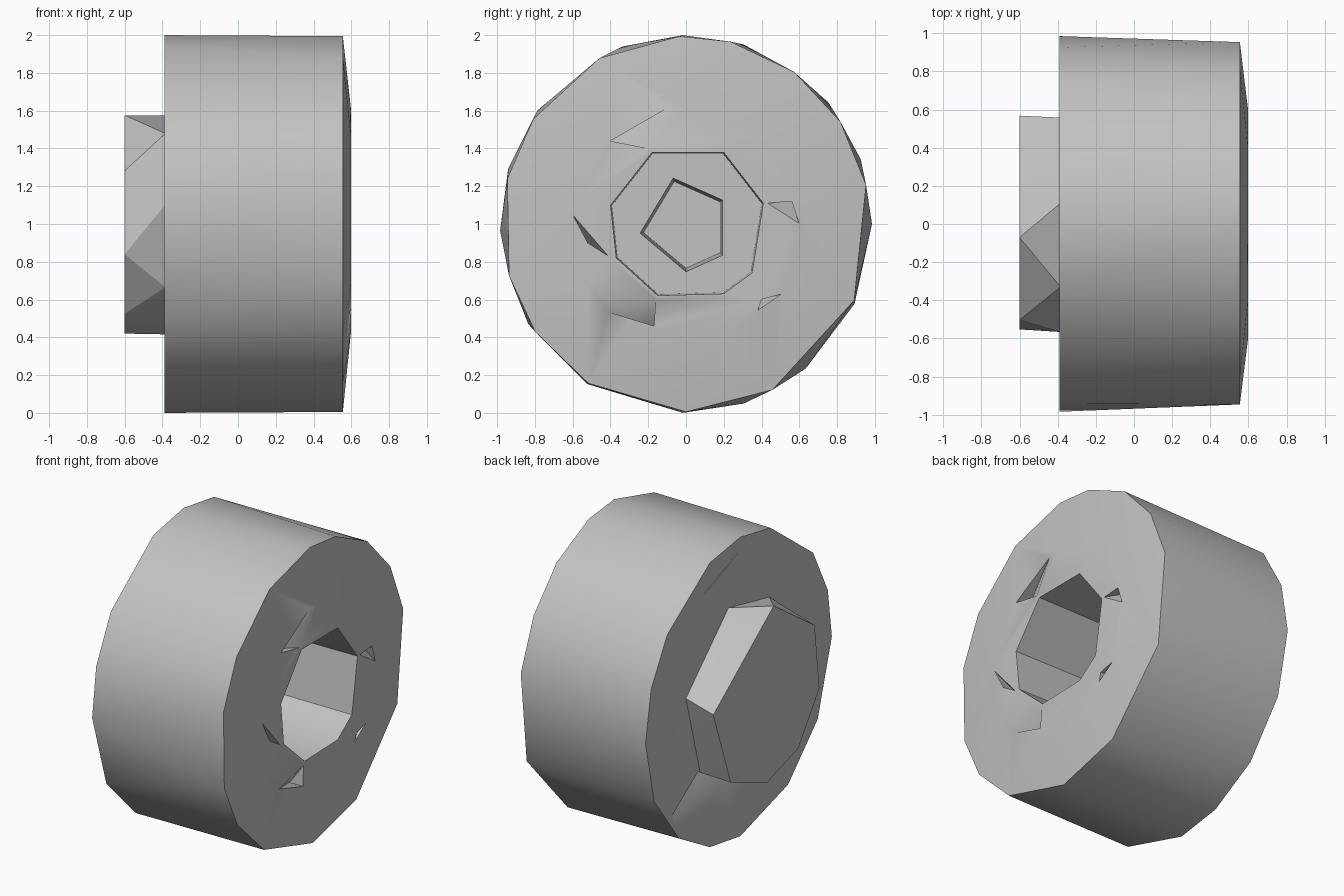
import bpy
import bmesh
from math import cos, sin, radians
from mathutils import Vector

old = bpy.data.objects.get("Cube")
if old:
    bpy.data.objects.remove(old, do_unlink=True)

grey = bpy.data.materials.new("plain_grey")
grey.use_nodes = True
colour = (0.54, 0.54, 0.54, 1)
grey.diffuse_color = colour
grey.node_tree.nodes["Principled BSDF"].inputs["Base Color"].default_value = colour


def ring(x, ry, rz, angles):
    """Irregular polygon around the x axis."""
    return [(x, ry * cos(radians(a)), 1 + rz * sin(radians(a))) for a in angles]


def section(x, pts, scale=1.0):
    return [(x, y * scale, 1 + z * scale) for y, z in pts]


def hull(name, points):
    """Solid convex shape wrapped around its cross-sections."""
    bm = bmesh.new()
    for p in points:
        bm.verts.new(Vector(p))
    result = bmesh.ops.convex_hull(bm, input=bm.verts[:])
    loose = {v for v in result["geom_interior"] + result["geom_unused"]
             if isinstance(v, bmesh.types.BMVert)}
    if loose:
        bmesh.ops.delete(bm, geom=list(loose), context="VERTS")
    bmesh.ops.dissolve_limit(bm, angle_limit=radians(0.5),
                             verts=bm.verts[:], edges=bm.edges[:])
    bmesh.ops.recalc_face_normals(bm, faces=bm.faces[:])
    mesh = bpy.data.meshes.new(name)
    bm.to_mesh(mesh)
    bm.free()
    mesh.materials.append(grey)
    obj = bpy.data.objects.new(name, mesh)
    bpy.context.collection.objects.link(obj)
    return obj


def select(obj):
    bpy.ops.object.select_all(action="DESELECT")
    obj.select_set(True)
    bpy.context.view_layer.objects.active = obj


def cut(targets, cutter):
    """Subtract the cutter from each target, then drop it."""
    for obj in targets:
        select(obj)
        mod = obj.modifiers.new("cut", "BOOLEAN")
        mod.operation = "DIFFERENCE"
        mod.solver = "EXACT"
        mod.object = cutter
        bpy.ops.object.modifier_apply(modifier=mod.name)
    bpy.data.objects.remove(cutter, do_unlink=True)


def notch(target, x, depth, pts):
    """Chip with three corners on a flat face and one deep corner."""
    out = 0.02 if depth < 0 else -0.02
    corners = section(x, pts) + section(x + out, pts)
    cut([target], hull("notch", corners + section(x + depth, pts[:1])))


# Drum: two slightly different outlines and a shallow raised face
back_angles = [0, 20, 40, 72, 91, 110, 143, 163, 182, 212, 238, 269, 288, 310, 335]
front_angles = [12, 33, 54, 76, 92, 118, 146, 166, 196, 215, 238, 270, 298, 336]
face_angles = range(10, 370, 40)
drum = hull("drum", ring(-0.39, 0.985, 1.0, back_angles)
            + ring(0.555, 0.975, 0.995, front_angles)
            + ring(0.598, 0.61, 0.61, face_angles))

# Hub boss: a faceted, twisted plug on the back
boss = hull("hub_boss", ring(-0.6, 0.575, 0.58, [9, 97, 151, 196, 235, 270, 312])
            + ring(-0.385, 0.575, 0.585, [14, 79, 125, 170, 215, 267, 315]))

# Wide bore, then a narrow socket that ends inside the boss
bore = [(-.18, .38), (.2, .38), (.41, .11), (.35, -.26),
        (.2, -.37), (-.15, -.38), (-.37, -.18), (-.4, .1)]
socket = [(-.07, .25), (.2, .13), (.2, -.17), (0, -.26), (-.25, -.05)]
cut([drum], hull("bore", section(0.7, bore) + section(-0.15, bore, 0.98)))
cut([drum, boss], hull("socket", section(0, socket) + section(-0.5, socket, 0.9)))

# Chips around the bore on the face
for pts in ([(-.4, .44), (-.07, .63), (-.2, .4)],
            [(.56, .12), (.43, .11), (.6, 0)],
            [(.4, -.4), (.51, -.37), (.38, -.46)],
            [(-.17, -.54), (-.43, -.46), (-.16, -.4)],
            [(-.52, -.1), (-.6, .05), (-.41, -.17)]):
    notch(drum, 0.6, -0.1, pts)

# Chips on the back beside the boss
for pts in ([(.43, -.4), (.72, -.6), (.12, -.57)],
            [(-.32, -.68), (-.45, -.56), (-.58, -.62)],
            [(.26, .8), (.38, .76), (.02, .9)]):
    notch(drum, -0.39, 0.1, pts)

for obj, angle in ((drum, 38), (boss, 28)):
    select(obj)
    bpy.ops.object.shade_smooth_by_angle(angle=radians(angle))
